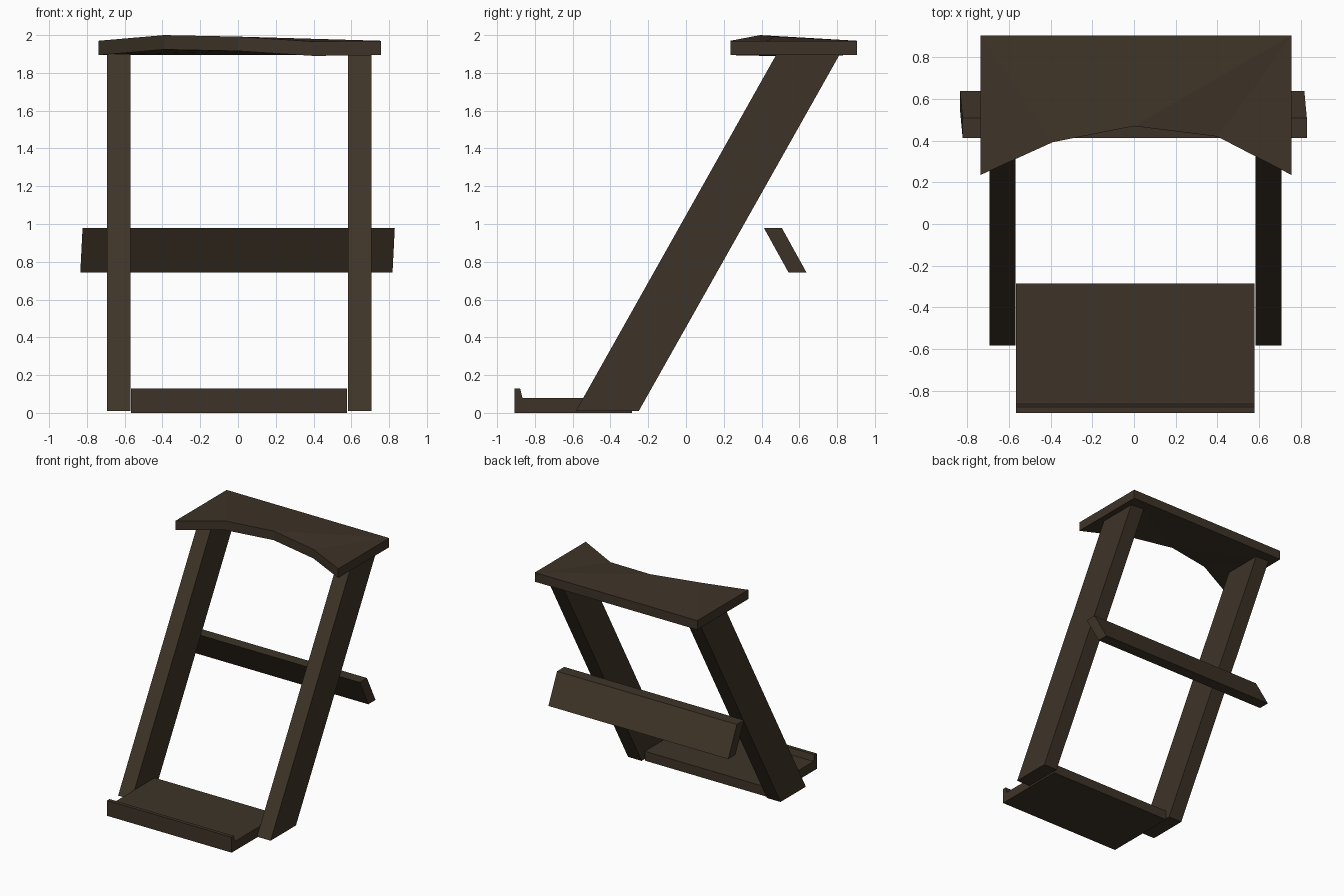
import bpy, bmesh

if "Cube" in bpy.data.objects:
    bpy.data.objects.remove(bpy.data.objects["Cube"])

wood = bpy.data.materials.new("dark brown wood")
wood.diffuse_color = (0.048, 0.034, 0.021, 1)
wood.use_nodes = True
wood.node_tree.nodes["Principled BSDF"].inputs["Base Color"].default_value = wood.diffuse_color


def loft(name, ring_a, ring_b):
    """Solid between two matching outlines."""
    bm = bmesh.new()
    a = [bm.verts.new(p) for p in ring_a]
    b = [bm.verts.new(p) for p in ring_b]
    bm.faces.new(a)
    bm.faces.new(b)
    n = len(a)
    for i in range(n):
        j = (i + 1) % n
        bm.faces.new((a[i], a[j], b[j], b[i]))
    bmesh.ops.triangulate(bm, faces=[f for f in bm.faces if len(f.verts) > 4])
    bmesh.ops.recalc_face_normals(bm, faces=bm.faces)
    me = bpy.data.meshes.new(name)
    bm.to_mesh(me)
    bm.free()
    me.materials.append(wood)
    ob = bpy.data.objects.new(name, me)
    bpy.context.collection.objects.link(ob)
    return ob


def prism_x(name, profile, x0, x1):
    """Side (y, z) profile extruded along x."""
    return loft(name, [(x0, y, z) for y, z in profile],
                [(x1, y, z) for y, z in profile])


# Leaning side posts
post = [(-0.583, 0.01), (-0.25, 0.01), (0.815, 1.9), (0.48, 1.9)]
prism_x("left_post", post, -0.694, -0.569)
prism_x("right_post", post, 0.583, 0.708)

# Foot plate with raised front lip
foot = [(-0.908, 0), (-0.908, 0.128), (-0.878, 0.128), (-0.865, 0.078),
        (-0.285, 0.078), (-0.285, 0)]
prism_x("foot_plate", foot, -0.567, 0.578)

# Tilted rear crossbar with slightly slanted ends
bar = [(0.413, 0.978), (0.508, 0.978), (0.638, 0.743), (0.543, 0.743)]
skew = [0.006, 0.006, -0.006, -0.006]
loft("rear_crossbar",
     [(-0.829 + s, y, z) for (y, z), s in zip(bar, skew)],
     [(0.824 + s, y, z) for (y, z), s in zip(bar, skew)])

# Top board with a curved, slightly warped front edge
board = [(-0.738, 0.905, 1.97), (-0.738, 0.235, 1.97), (-0.39, 0.393, 2.0),
         (0, 0.47, 1.992), (0.4, 0.42, 1.966), (0.757, 0.235, 1.97),
         (0.757, 0.905, 1.97)]
loft("top_board", board, [(x, y, z - 0.076) for x, y, z in board])
